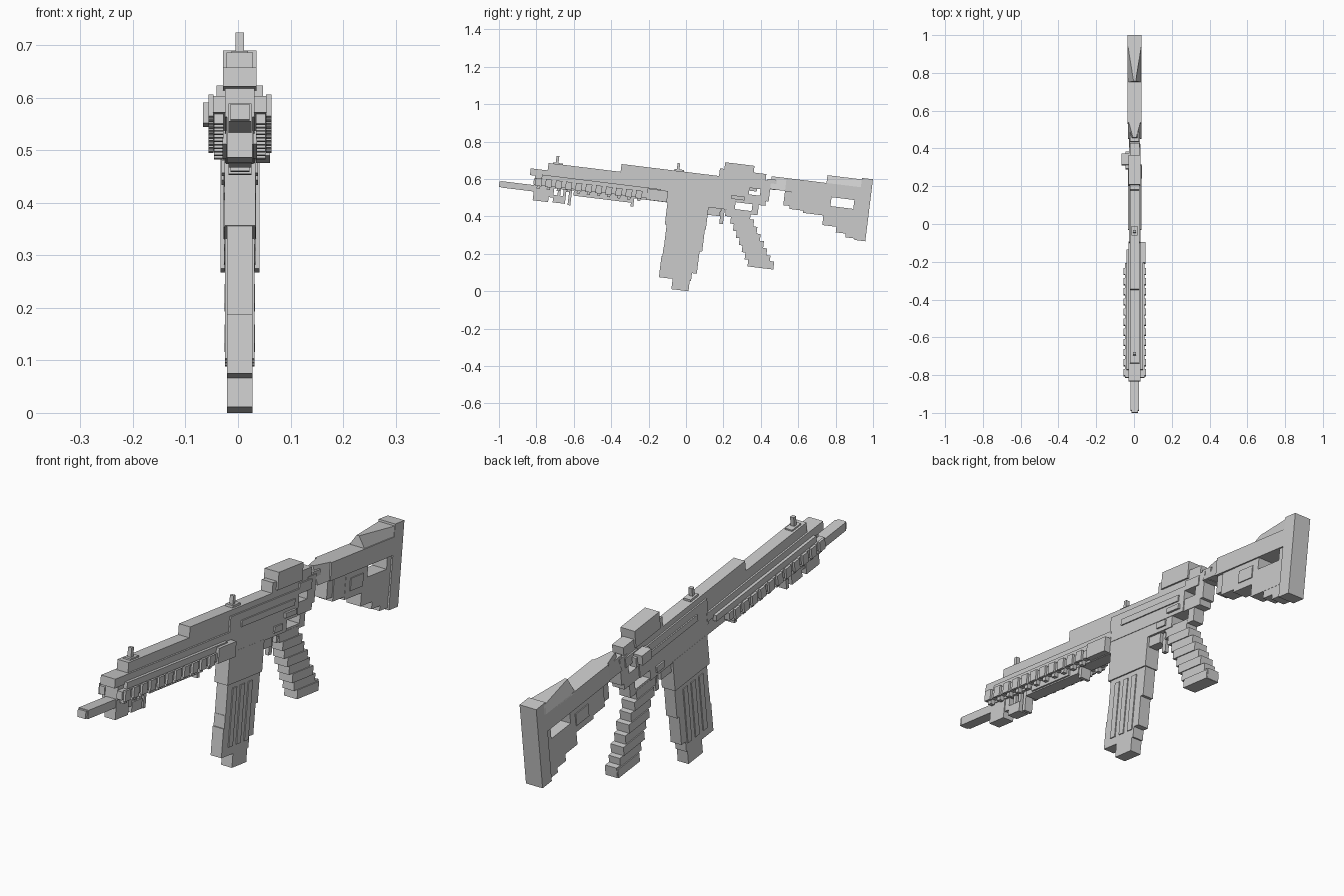
import bpy, bmesh, math
from mathutils import Matrix, Vector

if "Cube" in bpy.data.objects:
    bpy.data.objects.remove(bpy.data.objects["Cube"])

gray = bpy.data.materials.new("plain gray")
gray.use_nodes = True
COLOR = (.6, .6, .6, 1)
gray.diffuse_color = COLOR
gray.node_tree.nodes["Principled BSDF"].inputs["Base Color"].default_value = COLOR

# The whole toy is pitched nose-up; parts are laid out level, in hundredths
TILT = Matrix.Rotation(math.radians(-7), 4, "X")
CENTRE = .35


def block(name, rear_to_front, heights, half, middle=0, front_taper=1):
    """Box from a length range, a height range and a half width."""
    (u0, u1), (v0, v1) = rear_to_front, heights
    mesh = bmesh.new()
    bmesh.ops.create_cube(mesh, size=2)
    for vert in mesh.verts:
        x, y, z = vert.co
        width = half * (front_taper if y < 0 and z > 0 else 1)
        place = Vector((CENTRE + middle + x * width,
                        u0 if y < 0 else u1, v0 if z < 0 else v1))
        vert.co = TILT @ (place / 100)
    data = bpy.data.meshes.new(name)
    mesh.to_mesh(data)
    mesh.free()
    data.materials.append(gray)
    part = bpy.data.objects.new(name, data)
    bpy.context.collection.objects.link(part)
    return part


def both_sides(name, length, heights, half, middle):
    for side, word in ((-1, "right_"), (1, "left_")):
        block(word + name, length, heights, half, side * middle)


# Barrel and muzzle
block("barrel", (-105, -80), (43, 46.4), 2.2)
block("muzzle_tip", (-106.1, -105), (43.2, 46.2), 1.8)
block("gas_block", (-87.3, -79), (38.3, 47), 2.4)
block("gas_block_step", (-79, -76.6), (41, 47), 2)
block("front_mount", (-76.6, -70), (38.5, 42.5), 2.2)
for start in (-74.5, -71.5):
    block("front_mount_post", (start, start + 1.5), (42, 47), 1.8)
block("front_band", (-68.5, -67), (38, 47), 1.8)

# Handguard body
block("handguard_top", (-90.4, -16), (51.5, 55.1), 3.2)
block("handguard_core", (-87.5, -16), (46, 51.5), 2.8)
block("handguard_lower", (-66, -35), (43.4, 46), 2.6)
block("handguard_lower_rear", (-35, -16), (45.9, 47), 2.6)
block("rear_band", (-35, -33.5), (41.5, 47), 2.2)
both_sides("lower_panel", (-62, -40), (43.9, 46.5), .4, 2.9)

# Side rails with alternating teeth
both_sides("side_rail", (-88, -27), (46.8, 50), 1.2, 3.9)
both_sides("side_rail_shoulder", (-84, -20), (50, 52.5), .8, 3.6)
for i in range(11):
    start = -87 + i * 5.4
    both_sides("rail_tooth", (start, start + 3.4), (46.2, 50.4), .5, 5.5)
    both_sides("rail_tooth_foot", (start + 1, start + 2.8), (44.9, 47), .9, 4)
block("left_rear_clamp", (-27, -16), (46, 52), 1.3, 4.4)

# Top rail and sights
block("top_rail_front", (-81.3, -42.5), (55, 59.1), 2.5)
block("top_rail_rear", (-42.5, 12.5), (55, 63.3), 2.5)
block("front_sight", (-77.5, -76), (59, 63.4), .8)
block("front_sight_base", (-79, -73.5), (59, 59.7), 1.6)
block("middle_sight", (-12.8, -11.4), (63, 67.5), .8)
block("middle_sight_base", (-14, -9), (63, 64.2), 1.6)
block("rear_sight_box", (12.4, 28.2), (64, 71), 3.2)
block("rear_sight_mount", (10, 35), (61, 67.4), 2.5)

# Receiver, leaving the gaps behind the grip open
block("receiver", (-17, 27), (50.5, 61), 3.1)
block("receiver_rear_top", (27, 35), (59, 63), 3.1)
block("receiver_rear_bottom", (27, 36.5), (50.5, 55.5), 2.7)
block("receiver_rear_post", (33, 38), (53, 64), 2.7)
block("lower_receiver", (-16.4, 20.5), (46, 51), 2.9)
block("lower_receiver_bar", (16, 31), (45, 46.8), 2.4)
block("lower_receiver_post", (29.6, 33), (45, 51), 2.4)
both_sides("receiver_strip", (-10, 24), (55.5, 58), .3, 3.3)
both_sides("receiver_pin_plate", (12, 17), (47.5, 50), .3, 3.2)
block("right_push_knob", (24, 30), (58.5, 62.5), 2, -5)
block("right_knob_root", (22, 31), (57.5, 61.5), 1.4, -3.4)
block("left_selector", (18, 25), (52, 54), .6, 3.4)

# Trigger
block("trigger_housing", (5, 13), (42, 46), 2)
block("trigger", (13.2, 15.2), (38, 46), .8)

# Magazine well and magazine
block("magazine_well", (-15.6, 6.5), (34, 46.5), 2.95)
block("magazine_upper", (-14.6, 6), (22, 35), 2.4)
block("magazine_middle", (-14.8, 4.6), (10, 22), 2.4)
block("magazine_lower", (-15.3, 2), (5.7, 17), 2.4)
block("magazine_foot", (-7.9, 1.3), (.16, 8), 2.4)
for start in (-11.5, -6.5, -1.5):
    both_sides("magazine_rib", (start, start + 2.6), (9, 32), .25, 2.55)

# Grip, stepping back as it goes down
for step in range(8):
    top = 46 - step * 3.6
    front = 17 + step * 2
    block("grip_step", (front, front + 12.3 + step * .2),
          (top - 3.6, top), 2.9 if step % 2 else 2.5)
block("grip_heel", (40, 44.9), (17.3, 21.5), 2.5)
block("grip_neck", (15.8, 18), (42.5, 46), 2)

# Stock, framed around its open slot
block("stock_neck", (36, 41), (59.5, 65), 2.4)
block("stock_tube", (38, 48), (59.7, 66.6), 3.6, front_taper=.25)
block("stock_beam", (46, 87), (59.4, 66.6), 3.7)
block("stock_comb", (67.5, 87), (66, 70.8), 3.7, front_taper=.15)
block("stock_front_foot", (46, 51), (52, 60), 2.6)
block("stock_front_web", (49.5, 58), (50.4, 60), 3)
block("stock_web", (57, 71.1), (49.2, 60), 3.1)
block("stock_under_slot", (68, 87), (44, 54.6), 3.1)
block("stock_toe_step", (75.6, 87), (41, 45), 3)
block("stock_toe", (81, 87), (39, 42), 3)
block("stock_slot_back", (83.4, 87), (54, 60), 3.1)
both_sides("stock_side_plate", (60, 68), (52, 57), .3, 3.2)
block("butt_plate", (86, 91.9), (38.2, 71.6), 3.7)
